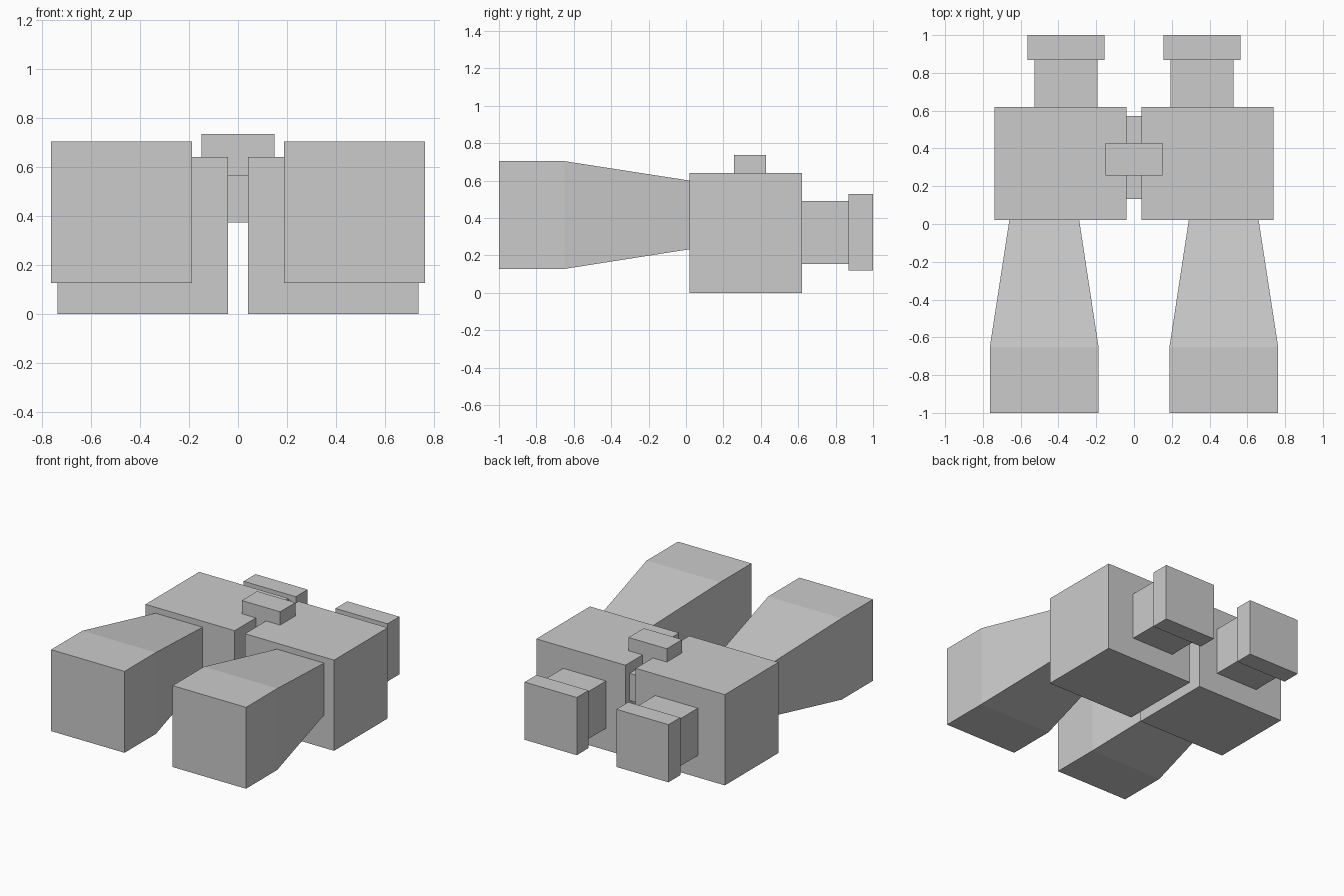
import bpy
import bmesh

if "Cube" in bpy.data.objects:
    bpy.data.objects.remove(bpy.data.objects["Cube"])


def loft(name, sections, mirrored=True):
    """Loft rectangles (y, x0, x1, z0, z1) along y into a closed solid."""
    bm = bmesh.new()
    rings = []
    for y, x0, x1, z0, z1 in sections:
        corners = ((x0, z0), (x1, z0), (x1, z1), (x0, z1))
        rings.append([bm.verts.new((x, y, z)) for x, z in corners])
    for a, b in zip(rings, rings[1:]):
        for i in range(4):
            j = (i + 1) % 4
            bm.faces.new((a[i], a[j], b[j], b[i]))
    bm.faces.new(rings[0])
    bm.faces.new(rings[-1])
    bmesh.ops.recalc_face_normals(bm, faces=bm.faces)
    mesh = bpy.data.meshes.new(name)
    bm.to_mesh(mesh)
    bm.free()
    obj = bpy.data.objects.new(name, mesh)
    bpy.context.collection.objects.link(obj)
    if mirrored:
        mod = obj.modifiers.new("mirror", 'MIRROR')
        mod.use_mirror_merge = False
    return obj


def box(name, x, y, z, mirrored=True):
    return loft(name, [(y[0], *x, *z), (y[1], *x, *z)], mirrored)


# Prism housings, one per side
box("prism_housing", (0.04, 0.738), (0.02, 0.62), (0.0, 0.642))

# Objective barrels: straight front hood, then a taper back to the housing
loft("objective_barrel", [
    (-1.0, 0.188, 0.763, 0.128, 0.704),
    (-0.65, 0.188, 0.763, 0.128, 0.704),
    (0.02, 0.29, 0.66, 0.233, 0.60),
])

# Eyepiece tubes and wider eyecups
box("eyepiece_tube", (0.192, 0.527), (0.62, 0.868), (0.155, 0.49))
box("eyecup", (0.155, 0.563), (0.868, 1.0), (0.12, 0.528))

# Central hinge bridge and focus knob
box("hinge_bridge", (-0.05, 0.05), (0.133, 0.573), (0.375, 0.567), False)
box("focus_knob", (-0.15, 0.15), (0.257, 0.428), (0.56, 0.736), False)
